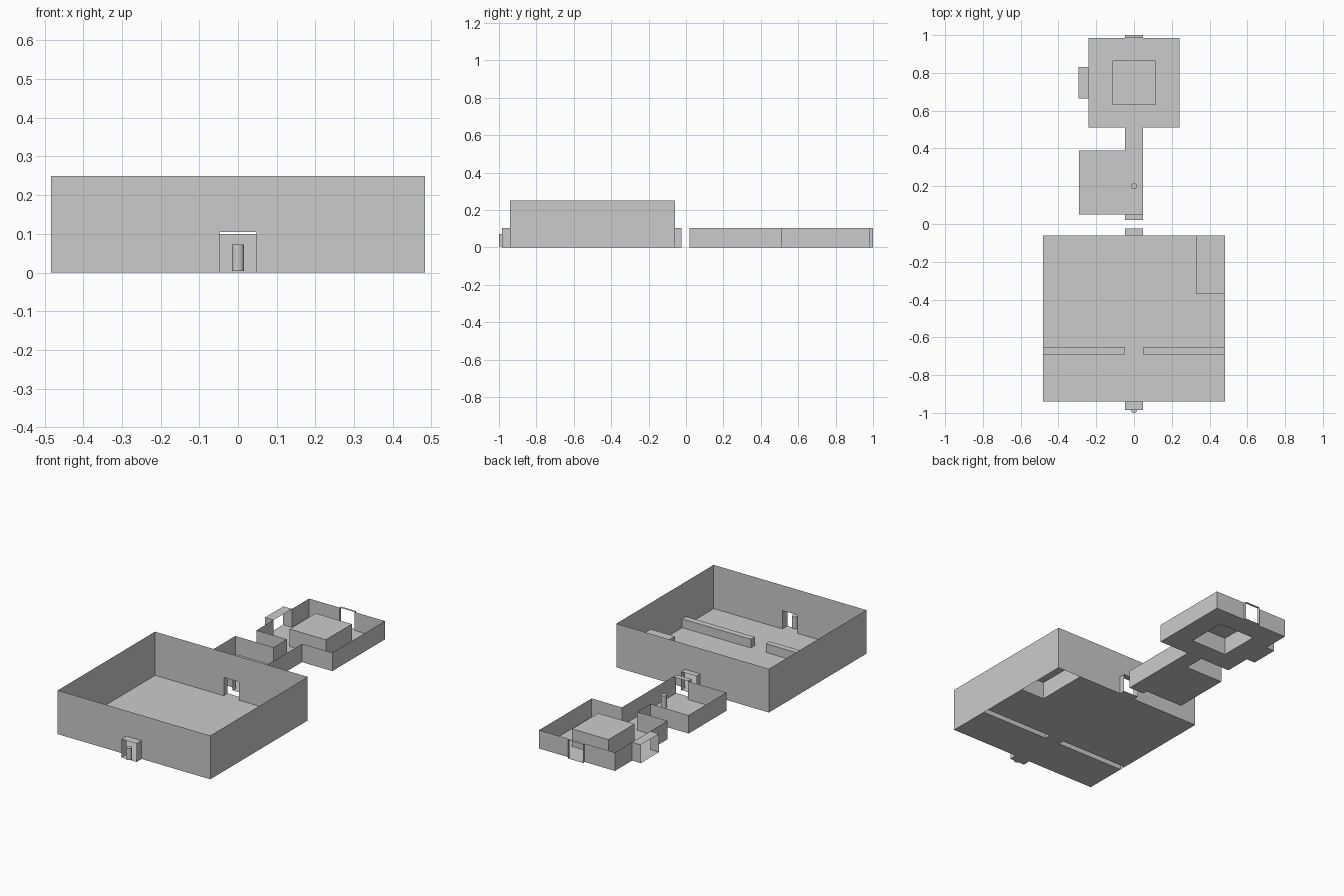
import bpy
import bmesh
import math

cube = bpy.data.objects.get("Cube")
if cube:
    bpy.data.objects.remove(cube, do_unlink=True)

GREY = (0.6, 0.6, 0.6, 1.0)
grey = bpy.data.materials.new("plain grey")
grey.use_nodes = True
grey.diffuse_color = GREY
grey.node_tree.nodes["Principled BSDF"].inputs["Base Color"].default_value = GREY

DOOR = 0.048   # half width of doors and corridor
LOW = 0.105    # height of doors and of the small rooms
HIGH = 0.25    # height of the hall


def finish(name, bm):
    """Weld the sheets, merge flat neighbours and add the object."""
    bmesh.ops.remove_doubles(bm, verts=bm.verts, dist=0.0001)
    bmesh.ops.dissolve_limit(bm, angle_limit=0.01, verts=bm.verts, edges=bm.edges)
    mesh = bpy.data.meshes.new(name)
    bm.to_mesh(mesh)
    bm.free()
    mesh.materials.append(grey)
    obj = bpy.data.objects.new(name, mesh)
    bpy.context.collection.objects.link(obj)
    return obj


def quad(bm, *points):
    bm.faces.new([bm.verts.new(p) for p in points])


def wall(bm, a, b, top, bottom=0.0):
    quad(bm, (*a, bottom), (*b, bottom), (*b, top), (*a, top))


def walls(name, paths, top, lintels=()):
    """Upright sheets along open paths, with wall above each door."""
    bm = bmesh.new()
    for path in paths:
        for a, b in zip(path, path[1:]):
            wall(bm, a, b, top)
    for a, b in lintels:
        wall(bm, a, b, top, LOW)
    finish(name, bm)


def floor(name, xs, ys, raised=None):
    """Floor laid in cells; raised cells become hollow blocks with risers."""
    raised = raised or {}
    bm = bmesh.new()
    nx, ny = len(xs) - 1, len(ys) - 1
    for i in range(nx):
        for j in range(ny):
            h = raised.get((i, j), 0.0)
            x0, x1, y0, y1 = xs[i], xs[i + 1], ys[j], ys[j + 1]
            quad(bm, (x0, y0, h), (x1, y0, h), (x1, y1, h), (x0, y1, h))
            right = raised.get((i + 1, j), 0.0)
            back = raised.get((i, j + 1), 0.0)
            if i + 1 < nx and right != h:
                wall(bm, (x1, y0), (x1, y1), max(h, right), min(h, right))
            if j + 1 < ny and back != h:
                wall(bm, (x0, y1), (x1, y1), max(h, back), min(h, back))
    finish(name, bm)


def porch(name, x0, x1, y0, y1, along_y=True):
    """Short roofed passage, open at both ends."""
    bm = bmesh.new()
    for z in (0.0, LOW):
        quad(bm, (x0, y0, z), (x1, y0, z), (x1, y1, z), (x0, y1, z))
    if along_y:
        for x in (x0, x1):
            wall(bm, (x, y0), (x, y1), LOW)
    else:
        for y in (y0, y1):
            wall(bm, (x0, y), (x1, y), LOW)
    finish(name, bm)


def post(name, x, y):
    """Round standing marker."""
    bm = bmesh.new()
    bmesh.ops.create_cone(bm, cap_ends=True, segments=32, radius1=0.016,
                          radius2=0.016, depth=0.068)
    bmesh.ops.translate(bm, verts=bm.verts, vec=(x, y, 0.038))
    obj = finish(name, bm)
    bpy.ops.object.select_all(action="DESELECT")
    obj.select_set(True)
    bpy.context.view_layer.objects.active = obj
    bpy.ops.object.shade_smooth_by_angle(angle=math.radians(40))


# Hall with two low counters and a corner block
W, F, B = 0.483, -0.94, -0.06
floor("hall_floor", [-W, -DOOR, DOOR, 0.33, W], [F, -0.69, -0.655, -0.37, B],
      {(0, 1): 0.05, (2, 1): 0.05, (3, 1): 0.05, (3, 3): 0.1})
walls("hall_walls",
      [[(s * DOOR, F), (s * W, F), (s * W, B), (s * DOOR, B)] for s in (-1, 1)],
      HIGH, [((-DOOR, y), (DOOR, y)) for y in (F, B)])
porch("hall_front_porch", -DOOR, DOOR, -0.985, F)
porch("hall_back_porch", -DOOR, DOOR, B, -0.025)

# Side room, corridor and end room share one run of walls
S0, S1, E0, E1 = 0.05, 0.39, 0.51, 0.985
SIDE, END = -0.29, 0.24
A0, A1 = 0.665, 0.83
floor("side_room_floor", [SIDE, DOOR], [S0, S1])
floor("corridor_floor", [-DOOR, DOOR], [S1, E0])
floor("end_room_floor", [-END, -0.115, 0.115, END], [E0, 0.63, 0.865, E1],
      {(1, 1): 0.1})
walls("small_room_walls", [
    [(-DOOR, S0), (SIDE, S0), (SIDE, S1), (-DOOR, S1), (-DOOR, E0), (-END, E0), (-END, A0)],
    [(-END, A1), (-END, E1), (-DOOR, E1)],
    [(DOOR, S0), (DOOR, E0), (END, E0), (END, E1), (DOOR, E1)],
], LOW)
porch("side_room_porch", -DOOR, DOOR, 0.02, S0)
porch("end_room_back_porch", -DOOR, DOOR, E1, 1.0)
porch("end_room_right_porch", -0.295, -END, A0, A1, along_y=False)

# Round markers at the entrance and in the side room
post("entrance_post", 0.0, -0.984)
post("side_room_post", 0.0, 0.2)
